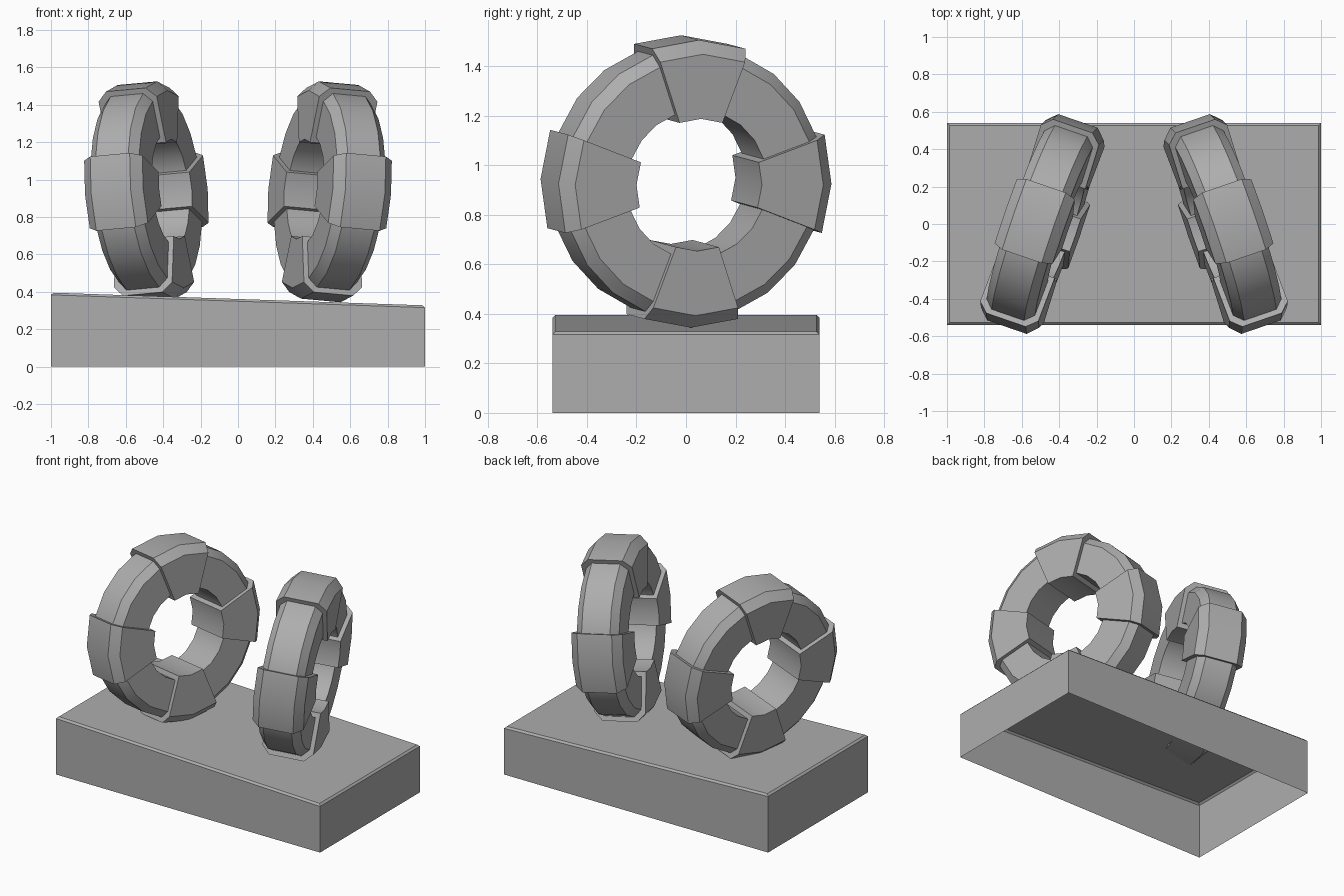
import bpy, bmesh
from math import radians, sin, cos
from mathutils import Matrix, Vector

if "Cube" in bpy.data.objects:
    bpy.data.objects.remove(bpy.data.objects["Cube"], do_unlink=True)

grey = bpy.data.materials.new("stone_grey")
grey.use_nodes = True
tone = (0.42, 0.42, 0.42, 1)
grey.diffuse_color = tone
grey.node_tree.nodes["Principled BSDF"].inputs["Base Color"].default_value = tone


def add_object(name, bm, smooth):
    mesh = bpy.data.meshes.new(name)
    bm.to_mesh(mesh)
    bm.free()
    mesh.materials.append(grey)
    obj = bpy.data.objects.new(name, mesh)
    bpy.context.collection.objects.link(obj)
    if smooth:
        bpy.ops.object.select_all(action='DESELECT')
        obj.select_set(True)
        bpy.context.view_layer.objects.active = obj
        bpy.ops.object.shade_smooth_by_angle(angle=radians(30))
    return obj


def section(inner, shoulder, outer, rim, half):
    """Cross-section as (radius, offset) with a chamfered outer rim."""
    return [(inner, -half), (inner, half), (shoulder, half),
            (outer, rim), (outer, -rim), (shoulder, -half)]


def sweep(name, profile, angles, closed, placement):
    """Turn a profile about the local x axis through the angles."""
    bm = bmesh.new()
    loops = []
    for angle in angles:
        t = radians(angle)
        loops.append([bm.verts.new(placement @ Vector((w, r * sin(t), r * cos(t))))
                      for r, w in profile])
    pairs = list(zip(loops, loops[1:]))
    if closed:
        pairs.append((loops[-1], loops[0]))
    else:
        bm.faces.new(loops[0])
        bm.faces.new(loops[-1])
    n = len(profile)
    for a, b in pairs:
        for i in range(n):
            j = (i + 1) % n
            bm.faces.new((a[i], a[j], b[j], b[i]))
    bmesh.ops.recalc_face_normals(bm, faces=bm.faces)
    return add_object(name, bm, True)


# Plinth: open underneath, with a sloping chamfered top
bm = bmesh.new()
bmesh.ops.create_cube(bm, size=2)
for v in bm.verts:
    v.co.y *= 0.54
    v.co.z = 0.35 - 0.034 * v.co.x if v.co.z > 0 else 0
bm.normal_update()
top = max(bm.faces, key=lambda f: f.normal.z)
bottom = min(bm.faces, key=lambda f: f.normal.z)
bmesh.ops.delete(bm, geom=[bottom], context='FACES_ONLY')
bmesh.ops.inset_region(bm, faces=[top], thickness=0.018, depth=0.012)
add_object("plinth", bm, False)

# Life rings: turned inwards at the back and leaning outwards at the top
ring_profile = section(0.30, 0.505, 0.553, 0.092, 0.137)
band_profile = section(0.268, 0.53, 0.583, 0.112, 0.165)
ring_angles = [90 * k + a for k in range(4) for a in (-20, 0, 20, 36.7, 53.3)]
place = (Matrix.Translation((0.49, 0, 0.935))
         @ Matrix.Rotation(radians(19), 4, 'Z')
         @ Matrix.Rotation(radians(5), 4, 'Y'))
for side, sign in (("left", 1), ("right", -1)):
    placement = Matrix.Diagonal((sign, 1, 1, 1)) @ place
    sweep(side + "_ring", ring_profile, ring_angles, True, placement)
    for k, spot in enumerate(("top", "back", "bottom", "front")):
        sweep(f"{side}_{spot}_band", band_profile,
              [90 * k + a for a in (-20, 0, 20)], False, placement)
